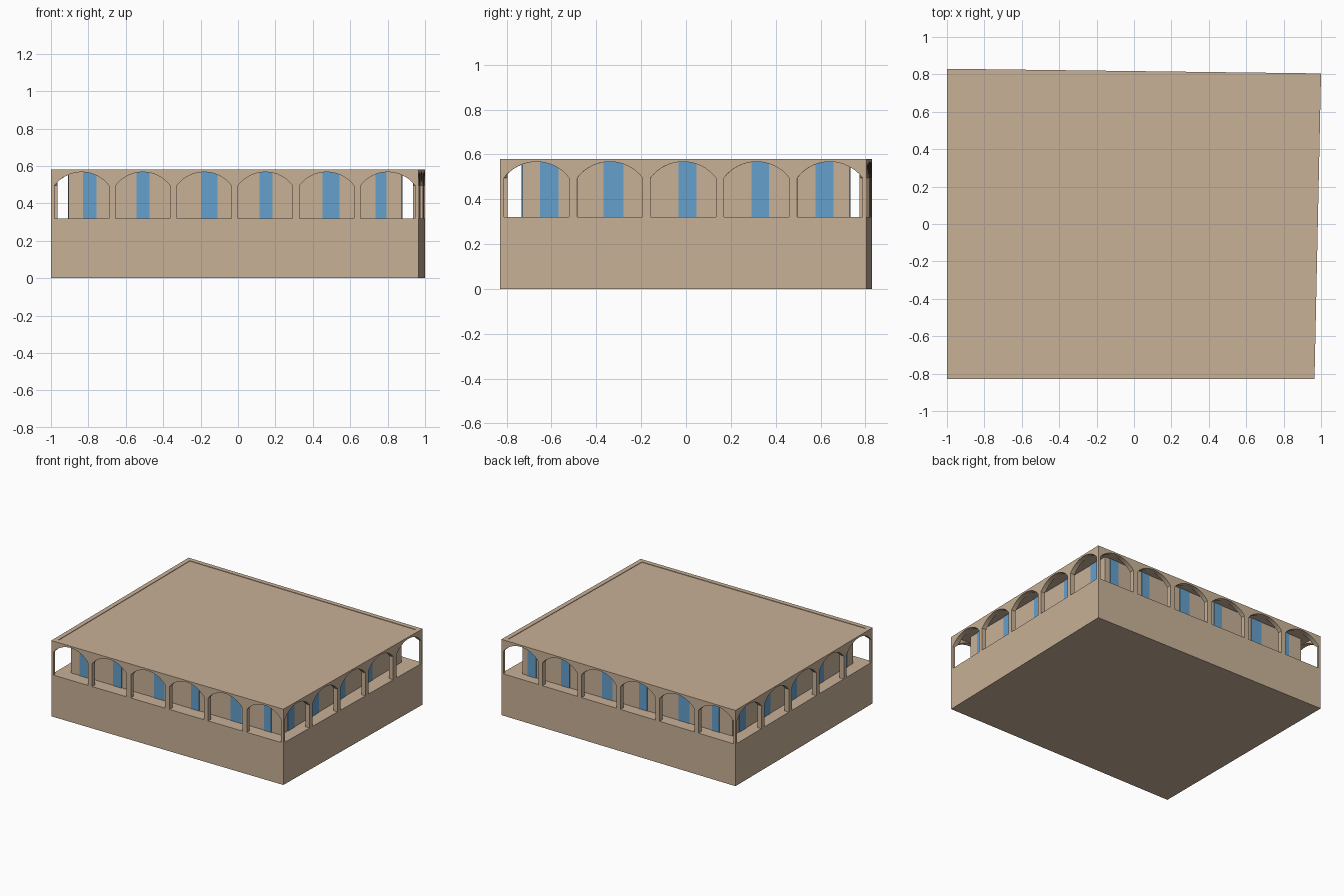
import bpy, bmesh, math
from mathutils import Vector

if "Cube" in bpy.data.objects:
    bpy.data.objects.remove(bpy.data.objects["Cube"])

def material(name, rgb):
    m = bpy.data.materials.new(name)
    m.diffuse_color = (*rgb, 1)
    m.use_nodes = True
    m.node_tree.nodes["Principled BSDF"].inputs["Base Color"].default_value = m.diffuse_color
    return m

TAN = material("sandstone", (0.58, 0.44, 0.31))
BLUE = material("window_blue", (0.13, 0.35, 0.60))

def finish(name, bm, mat):
    bmesh.ops.recalc_face_normals(bm, faces=bm.faces)
    me = bpy.data.meshes.new(name)
    bm.to_mesh(me)
    bm.free()
    me.materials.append(mat)
    ob = bpy.data.objects.new(name, me)
    bpy.context.collection.objects.link(ob)
    return ob

def extrude(bm, pts, direction):
    """Close a profile and extrude it into a solid."""
    a = [bm.verts.new(p) for p in pts]
    b = [bm.verts.new(Vector(p) + direction) for p in pts]
    bm.faces.new(a)
    bm.faces.new(b[::-1])
    for i in range(len(a)):
        j = (i + 1) % len(a)
        bm.faces.new((a[j], a[i], b[i], b[j]))

def prism(name, plan, z0, z1, mat):
    bm = bmesh.new()
    extrude(bm, [(x, y, z0) for x, y in plan], Vector((0, 0, z1 - z0)))
    return finish(name, bm, mat)

# Slightly skewed plan, counter-clockwise from front left
OUTER = [(-1, -.83), (.965, -.83), (1, .805), (-1, .83)]
INNER = [(-.965, -.795), (.93, -.795), (.964, .77), (-.965, .795)]
CORE = [(-.905, -.73), (.875, -.73), (.875, .73), (-.905, .73)]
FLOOR, SPRING, APEX, TOP = .32, .495, .567, .58

# Solid base, core room and roof slab
prism("base", OUTER, 0, FLOOR, TAN)
prism("core_room", CORE, FLOOR, .57, TAN)
prism("roof_slab", INNER, .568, .576, TAN)

# Outer wall ring
bm = bmesh.new()
rings = [[bm.verts.new((x, y, z)) for x, y in plan]
         for plan, z in ((OUTER, FLOOR), (OUTER, TOP), (INNER, TOP), (INNER, FLOOR))]
for k in range(4):
    r, s = rings[k], rings[(k + 1) % 4]
    for i in range(4):
        j = (i + 1) % 4
        bm.faces.new((r[i], r[j], s[j], s[i]))
arcade = finish("arcade_wall", bm, TAN)

# Arched openings: six bays on front and back, five on the sides
def cutter(name, sides, bays):
    bm = bmesh.new()
    for s in sides:
        p = Vector((*OUTER[s], 0))
        q = Vector((*OUTER[(s + 1) % 4], 0))
        d = (q - p).normalized()
        inward = Vector((-d.y, d.x, 0))
        pitch = (q - p).length / bays
        half = pitch / 2 - .018
        rise = APEX - SPRING
        radius = (half * half + rise * rise) / (2 * rise)
        sweep = math.asin(half / radius)
        for b in range(bays):
            mid = p + d * pitch * (b + .5) - inward * .03
            prof = [(-half, FLOOR - .05), (half, FLOOR - .05)]
            for k in range(17):
                a = sweep * (1 - k / 8)
                prof.append((radius * math.sin(a), APEX - radius * (1 - math.cos(a))))
            extrude(bm, [mid + d * u + Vector((0, 0, z)) for u, z in prof], inward * .075)
    ob = finish(name, bm, TAN)
    ob.hide_render = True
    return ob

cutters = [cutter("long_side_cutter", (0, 2), 6), cutter("short_side_cutter", (1, 3), 5)]
for c in cutters:
    m = arcade.modifiers.new("arches", 'BOOLEAN')
    m.operation = 'DIFFERENCE'
    m.solver = 'EXACT'
    m.object = c
dg = bpy.context.evaluated_depsgraph_get()
cut_mesh = bpy.data.meshes.new_from_object(arcade.evaluated_get(dg))
arcade.modifiers.clear()
arcade.data = cut_mesh
for c in cutters:
    bpy.data.objects.remove(c)

# Tall blue windows as thin plates on the core room: (centre, width)
LONG = [(-.793, .074), (-.508, .07), (-.154, .088), (.15, .07), (.497, .09), (.765, .06)]
SHORT = [(-.61, .081), (-.323, .089), (.007, .08), (.331, .078), (.618, .081)]

def windows(name, wins, side):
    bm = bmesh.new()
    a, b = Vector((*CORE[side], 0)), Vector((*CORE[(side + 1) % 4], 0))
    d = (b - a).normalized()
    out = Vector((d.y, -d.x, 0))
    # start on the wall line at the axis through the origin
    start = a - d * a.dot(d) + Vector((0, 0, FLOOR))
    up = Vector((0, 0, .568 - FLOOR))
    for c, w in wins:
        l, r = start + d * (c - w / 2), start + d * (c + w / 2)
        extrude(bm, [l, r, r + up, l + up], out * .004)
    finish(name, bm, BLUE)

for side, label in enumerate(("front", "right", "back", "left")):
    windows(label + "_windows", SHORT if side % 2 else LONG, side)
